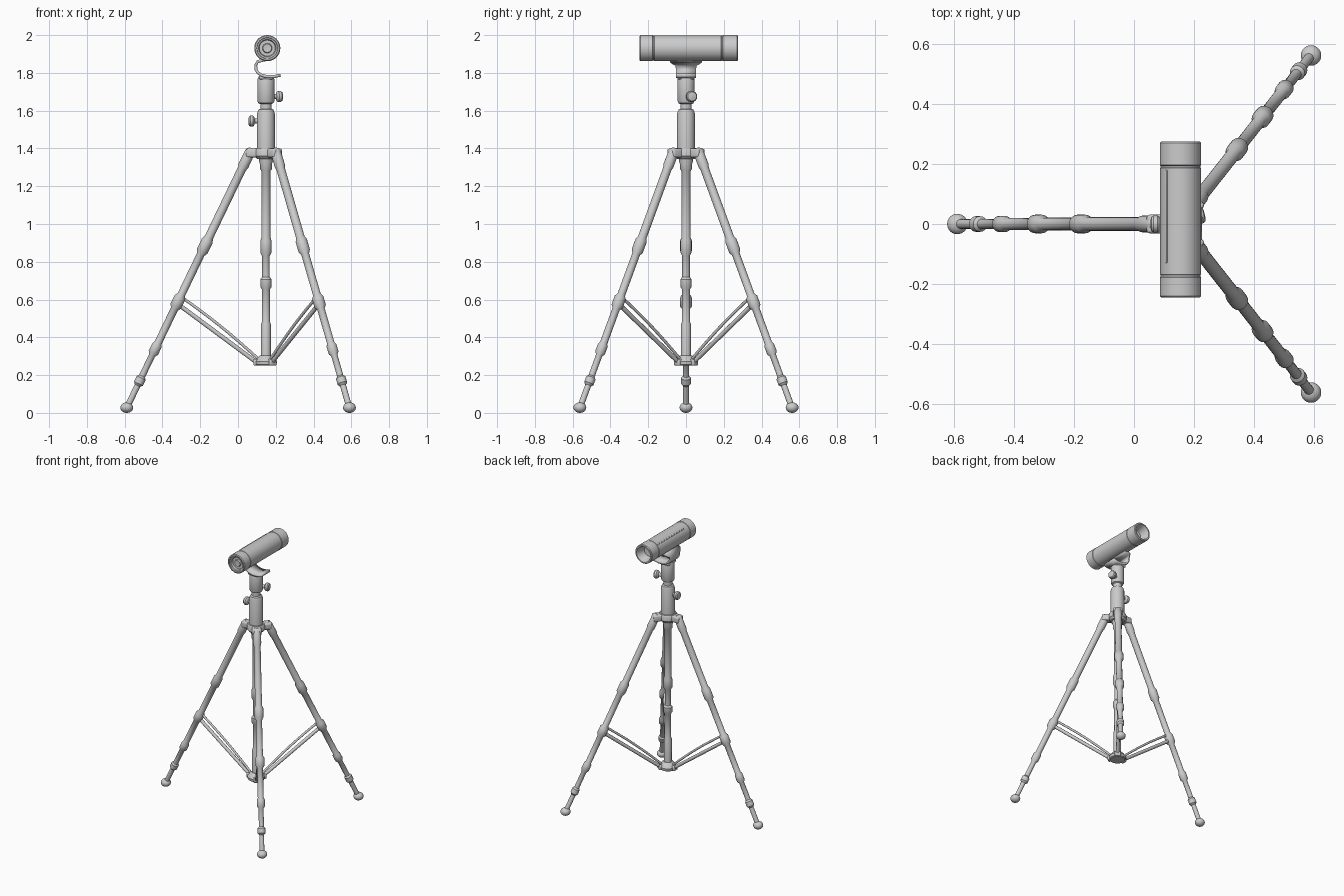
import bpy, bmesh, math
from mathutils import Vector, Matrix

if "Cube" in bpy.data.objects:
    bpy.data.objects.remove(bpy.data.objects["Cube"])

CX = 0.148                      # centre column x
LEGS = [("left", math.pi, 1.0), ("back_right", math.radians(51.8), 0.97),
        ("front_right", math.radians(-51.8), 0.97)]


def finish(name, bm, angle=35):
    bmesh.ops.recalc_face_normals(bm, faces=bm.faces)
    me = bpy.data.meshes.new(name)
    bm.to_mesh(me)
    bm.free()
    me.shade_smooth()
    me.set_sharp_from_angle(angle=math.radians(angle))
    ob = bpy.data.objects.new(name, me)
    bpy.context.collection.objects.link(ob)
    return ob


def lathe(name, profile, origin, axis=(0, 0, 1), n=28):
    """Revolve (distance along axis, radius) points; ends are capped."""
    bm = bmesh.new()
    rings = [[bm.verts.new((r * math.cos(2 * math.pi * i / n),
                            r * math.sin(2 * math.pi * i / n), d))
              for i in range(n)] for d, r in profile]
    for a, b in zip(rings, rings[1:]):
        for i in range(n):
            j = (i + 1) % n
            bm.faces.new((a[i], a[j], b[j], b[i]))
    bm.faces.new(rings[0][::-1])
    bm.faces.new(rings[-1])
    rot = Vector(axis).to_track_quat('Z', 'Y').to_matrix().to_4x4()
    bm.transform(Matrix.Translation(origin) @ rot)
    return finish(name, bm)


def box(name, size, matrix, bevel):
    bm = bmesh.new()
    bmesh.ops.create_cube(bm, size=1)
    bm.transform(Matrix.Diagonal((*size, 1)))
    bmesh.ops.bevel(bm, geom=bm.edges[:], offset=bevel, segments=3,
                    profile=0.5, affect='EDGES')
    bm.transform(matrix)
    return finish(name, bm)


def rod(name, points, radius):
    cu = bpy.data.curves.new(name, 'CURVE')
    cu.dimensions = '3D'
    cu.bevel_depth, cu.bevel_resolution, cu.use_fill_caps = radius, 3, True
    sp = cu.splines.new('POLY')
    sp.points.add(len(points) - 1)
    for p, co in zip(sp.points, points):
        p.co = (*co, 1)
    sp.use_smooth = True
    ob = bpy.data.objects.new(name, cu)
    bpy.context.collection.objects.link(ob)


def collar(lo, hi, r_in, r_out, r_next):
    """Rounded clamp profile going downwards from hi to lo."""
    c = (hi - lo) * 0.2
    return [(hi, r_in), (hi - c, r_out), (lo + c, r_out), (lo, r_next)]


def polar(ang, r, z):
    return Vector((CX + r * math.cos(ang), r * math.sin(ang), z))


# Telescoping centre column
column = ([(1.40, 0.036), (1.33, 0.036), (1.315, 0.031), (1.29, 0.031), (1.28, 0.024)]
          + collar(0.83, 0.93, 0.024, 0.030, 0.020)
          + collar(0.655, 0.72, 0.020, 0.030, 0.022)
          + [(0.48, 0.022), (0.47, 0.026), (0.25, 0.026)])
lathe("centre_column", column, (CX, 0, 0))

# Upper sleeve, neck and head post
lathe("upper_sleeve", [(1.38, 0.047), (1.585, 0.047), (1.605, 0.040), (1.61, 0.030),
                       (1.635, 0.030), (1.64, 0.040), (1.65, 0.045), (1.765, 0.045),
                       (1.78, 0.040)], (CX, 0, 0))

# Clamp knobs
knob = [(0.03, 0.013), (0.056, 0.013), (0.06, 0.024), (0.066, 0.029),
        (0.08, 0.029), (0.087, 0.024), (0.09, 0.012)]
lathe("head_knob", knob, (CX, 0.012, 1.675), (1, 0.25, 0))
lathe("sleeve_knob", [(d + 0.003, r) for d, r in knob], (CX, 0, 1.545), (-1, 0, 0))

# Top and bottom hubs
lathe("top_hub", [(1.345, 0.048), (1.36, 0.062), (1.39, 0.062), (1.402, 0.055)], (CX, 0, 0))
lathe("bottom_hub", [(0.25, 0.050), (0.255, 0.056), (0.272, 0.058), (0.295, 0.042),
                     (0.305, 0.030)], (CX, 0, 0))

# Legs, hub arms and braces
leg_profile = ([(1.40, 0.012), (1.392, 0.022), (1.38, 0.027), (1.31, 0.028), (1.29, 0.023)]
               + collar(0.84, 0.93, 0.023, 0.031, 0.021)
               + collar(0.55, 0.625, 0.021, 0.031, 0.020)
               + collar(0.305, 0.37, 0.020, 0.027, 0.017)
               + collar(0.145, 0.195, 0.017, 0.026, 0.016)
               + [(0.04, 0.016)])
for side, ang, k in LEGS:
    top, end = polar(ang, 0.085, 1.38), polar(ang, 0.735 * k, 0.03)
    slope = (end - top).length / 1.35
    lathe(side + "_leg", [((1.38 - z) * slope, r) for z, r in leg_profile],
          top, end - top, 20)
    # Flattened ball foot
    foot = [(-0.028 * math.cos(math.pi * i / 12),
             max(0.001, 0.034 * math.sin(math.pi * i / 12))) for i in range(13)]
    lathe(side + "_foot", foot, polar(ang, 0.737 * k, 0.028))
    spin = Matrix.Rotation(ang, 4, 'Z')
    box(side + "_hub_arm", (0.085, 0.062, 0.046),
        Matrix.Translation(polar(ang, 0.063, 1.376)) @ spin, 0.010)
    box(side + "_lower_lug", (0.05, 0.042, 0.034),
        Matrix.Translation(polar(ang, 0.042, 0.268)) @ spin, 0.006)
    rod(side + "_lower_brace", [polar(ang, 0.465 * k, 0.575), polar(ang, 0.05, 0.268)], 0.012)
    bow = [polar(ang, 0.45 * k + (0.045 - 0.45 * k) * t,
                 0.615 - 0.325 * t + 0.012 * math.sin(math.pi * t))
           for t in [i / 8 for i in range(9)]]
    rod(side + "_upper_brace", bow, 0.008)

# Curved mounting bracket: a ribbon in x-z with varying half width in y
ribbon = [(0.16, 1.872, 0.085), (0.125, 1.866, 0.085), (0.103, 1.858, 0.08),
          (0.094, 1.840, 0.056), (0.095, 1.818, 0.053), (0.106, 1.800, 0.053),
          (0.125, 1.788, 0.053), (0.155, 1.780, 0.053), (0.19, 1.780, 0.053),
          (0.225, 1.788, 0.053)]
bm = bmesh.new()
rows = [[bm.verts.new((x, s * w, z)) for s in (-1, 1)] for x, z, w in ribbon]
for a, b in zip(rows, rows[1:]):
    bm.faces.new((a[0], a[1], b[1], b[0]))
bracket = finish("mount_bracket", bm)
sol = bracket.modifiers.new("thickness", 'SOLIDIFY')
sol.thickness, sol.offset = 0.016, 0
box("bracket_seat", (0.075, 0.09, 0.02), Matrix.Translation((CX, 0, 1.776)), 0.006)

# Scope tube: ringed lens in front, deep open recess at the back
TX, TZ = 0.155, 1.931
tube = [(-0.228, 0.001), (-0.230, 0.022), (-0.222, 0.026), (-0.222, 0.042),
        (-0.236, 0.046), (-0.238, 0.054), (-0.245, 0.056), (-0.245, 0.064),
        (-0.240, 0.069), (-0.178, 0.069), (-0.176, 0.066), (-0.170, 0.066),
        (-0.168, 0.068), (0.186, 0.068), (0.188, 0.066), (0.194, 0.066),
        (0.196, 0.069), (0.270, 0.069), (0.275, 0.065), (0.275, 0.056),
        (0.262, 0.050), (0.210, 0.038), (0.208, 0.001)]
lathe("scope_tube", tube, (TX, 0, TZ), (0, 1, 0), 48)
# Slim rail along the tube
rail = Matrix.Translation((TX - 0.046, 0.025, TZ + 0.048)) @ Matrix.Rotation(math.radians(-44), 4, 'Y')
box("scope_rail", (0.008, 0.31, 0.008), rail, 0.002)
